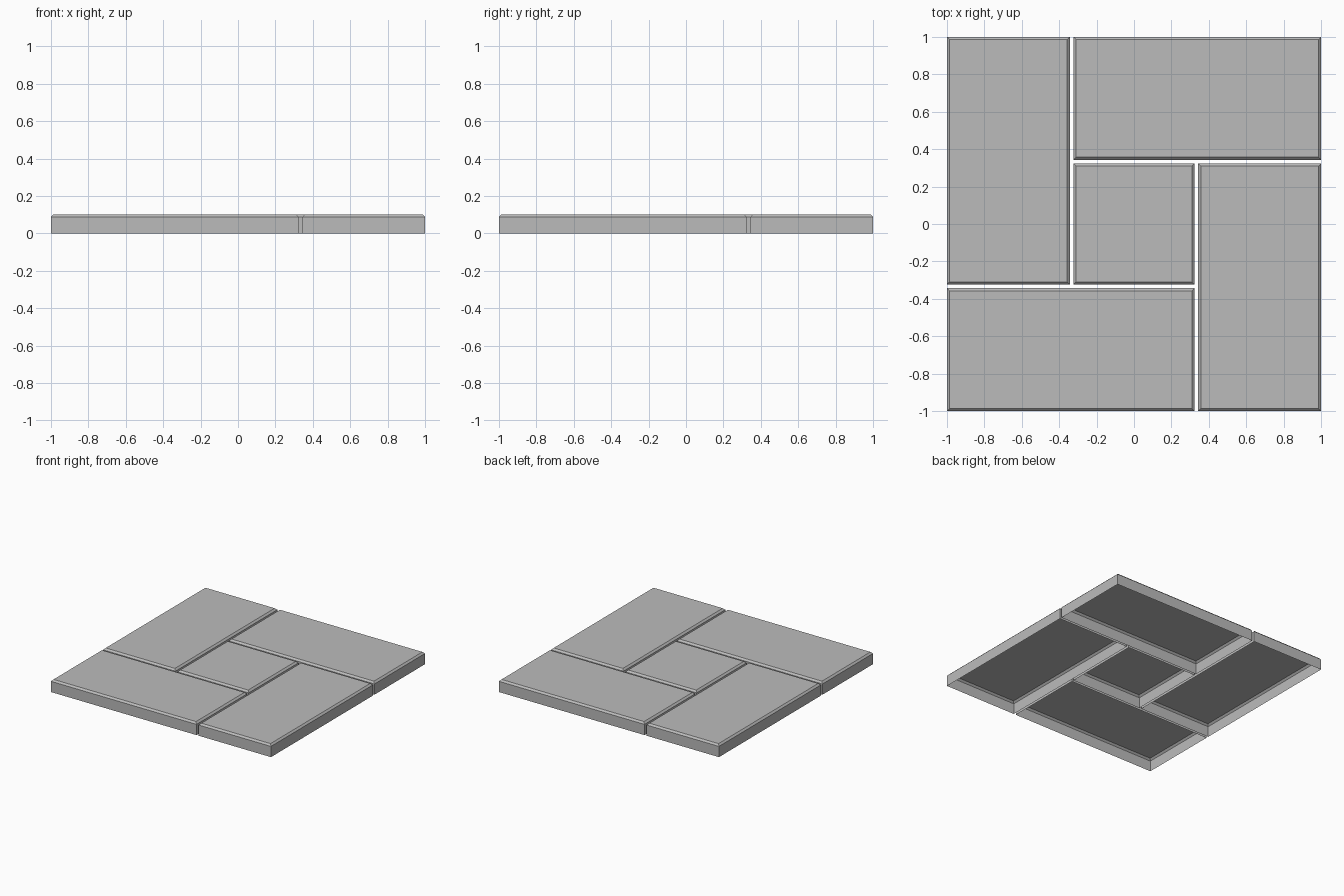
import bpy
import bmesh
from mathutils import Matrix
from math import pi

cube = bpy.data.objects.get("Cube")
if cube:
    bpy.data.objects.remove(cube, do_unlink=True)

HEIGHT = 0.102   # slab thickness
CHAMFER = 0.014  # top edge chamfer
INNER = 0.323    # half width of the centre slab
OUTER = 0.343    # inner edge of the surrounding slabs

# Stone colour
stone = bpy.data.materials.new("stone_grey")
stone.use_nodes = True
colour = (0.5, 0.5, 0.5, 1.0)
stone.diffuse_color = colour
stone.node_tree.nodes["Principled BSDF"].inputs["Base Color"].default_value = colour


def slab(name, x0, x1, y0, y1, angle=0.0):
    """Hollow slab with a chamfered top and an open underside."""
    bm = bmesh.new()
    bmesh.ops.create_cube(bm, size=1.0)
    bmesh.ops.scale(bm, vec=(x1 - x0, y1 - y0, HEIGHT), verts=bm.verts)
    bmesh.ops.translate(bm, vec=((x0 + x1) / 2, (y0 + y1) / 2, HEIGHT / 2), verts=bm.verts)
    bm.normal_update()
    # Open underside
    bottom = [f for f in bm.faces if f.normal.z < -0.5]
    bmesh.ops.delete(bm, geom=bottom, context='FACES_ONLY')
    # Chamfered top rim
    rim = [e for e in bm.edges if all(v.co.z > HEIGHT / 2 for v in e.verts)]
    bmesh.ops.bevel(bm, geom=rim, offset=CHAMFER, segments=1, affect='EDGES')
    bm.transform(Matrix.Rotation(angle, 4, 'Z'))
    mesh = bpy.data.meshes.new(name)
    bm.to_mesh(mesh)
    bm.free()
    mesh.materials.append(stone)
    obj = bpy.data.objects.new(name, mesh)
    bpy.context.collection.objects.link(obj)


# Square centre slab with four long slabs pinwheeled around it
slab("centre_slab", -INNER, INNER, -INNER, INNER)
for i, side in enumerate(("left", "back", "right", "front")):
    slab(side + "_slab", OUTER, 1.0, -1.0, INNER, i * pi / 2)
